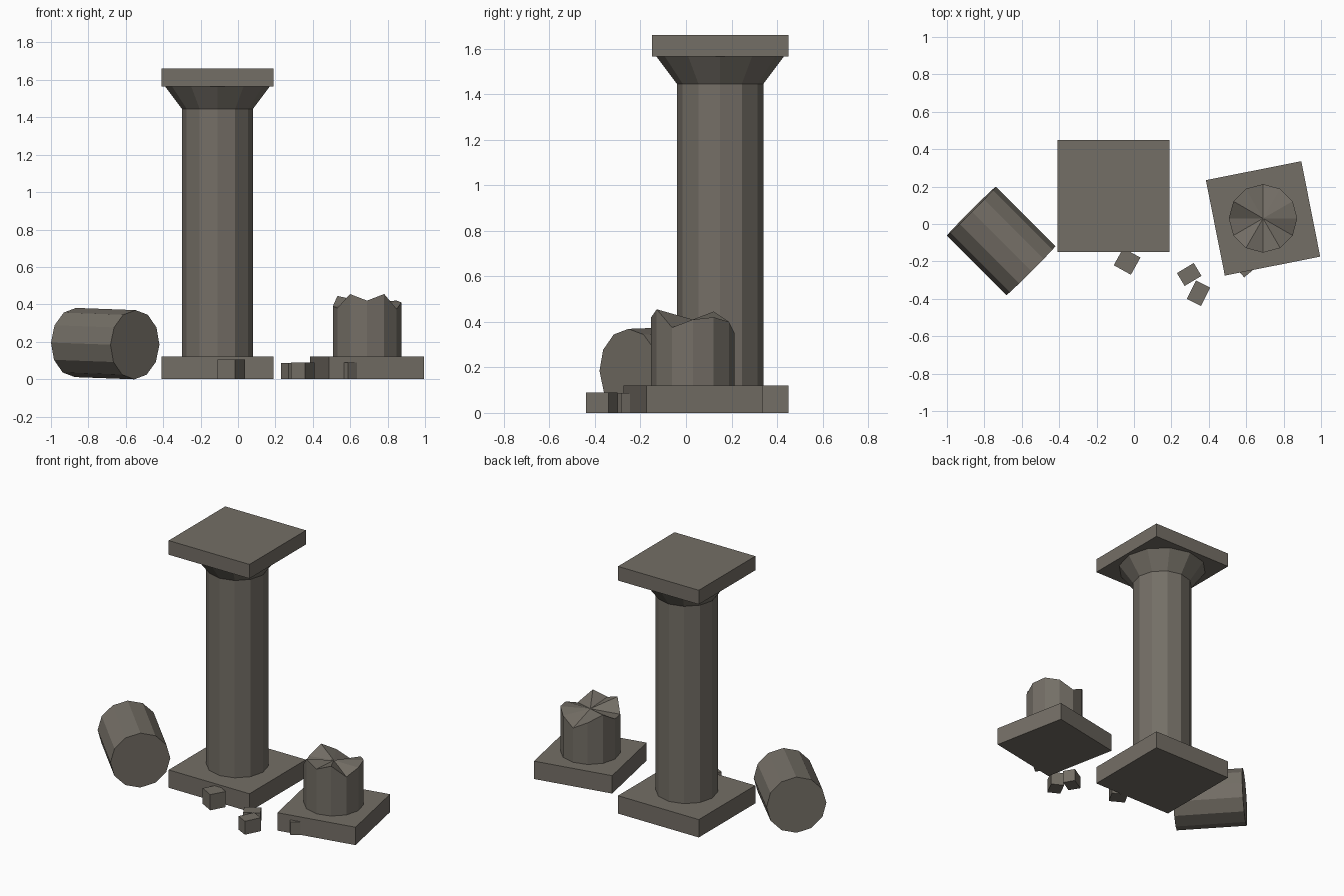
import bpy, bmesh
from math import cos, sin, pi, radians
from mathutils import Matrix

cube = bpy.data.objects.get("Cube")
if cube:
    bpy.data.objects.remove(cube, do_unlink=True)

stone = bpy.data.materials.new("weathered stone")
stone.use_nodes = True
COLOUR = (0.175, 0.158, 0.133, 1)
stone.diffuse_color = COLOUR
stone.node_tree.nodes["Principled BSDF"].inputs["Base Color"].default_value = COLOUR
SIDES = 12


def finish(name, bm, matrix):
    bmesh.ops.recalc_face_normals(bm, faces=bm.faces)
    mesh = bpy.data.meshes.new(name)
    bm.to_mesh(mesh)
    bm.free()
    mesh.materials.append(stone)
    obj = bpy.data.objects.new(name, mesh)
    obj.matrix_world = matrix
    bpy.context.collection.objects.link(obj)
    return obj


def block(name, x, y, z, size, turn=0):
    """Box resting on height z, turned about the vertical."""
    bm = bmesh.new()
    bmesh.ops.create_cube(bm, size=1)
    bmesh.ops.scale(bm, vec=size, verts=bm.verts)
    place = Matrix.Translation((x, y, z + size[2] / 2))
    return finish(name, bm, place @ Matrix.Rotation(radians(turn), 4, "Z"))


def frustum(name, r_low, r_high, height, matrix):
    bm = bmesh.new()
    bmesh.ops.create_cone(bm, cap_ends=True, segments=SIDES,
                          radius1=r_low, radius2=r_high, depth=height)
    return finish(name, bm, matrix)


# Standing column
CX, CY = -0.11, 0.15
block("column_plinth", CX, CY, 0, (0.6, 0.6, 0.12))
frustum("column_shaft", 0.19, 0.19, 1.325, Matrix.Translation((CX, CY, 0.7825)))
frustum("column_capital", 0.19, 0.28, 0.12, Matrix.Translation((CX, CY, 1.505)))
block("column_top_slab", CX, CY, 1.565, (0.6, 0.6, 0.095))

# Broken column stump with a jagged top
BX, BY, R = 0.69, 0.03, 0.183
block("stump_plinth", BX, BY, 0, (0.52, 0.52, 0.12), 11.2)
RIM = (0.41, 0.42, 0.40, 0.35, 0.40, 0.445, 0.39, 0.38, 0.455, 0.42, 0.455, 0.375)
bm = bmesh.new()
low, high = [], []
for i, z in enumerate(RIM):
    a = 2 * pi * i / SIDES
    low.append(bm.verts.new((R * cos(a), R * sin(a), 0.12)))
    high.append(bm.verts.new((R * cos(a), R * sin(a), z)))
centre = bm.verts.new((0, 0, 0.41))
bm.faces.new(low)
for i in range(SIDES):
    j = (i + 1) % SIDES
    bm.faces.new((low[i], low[j], high[j], high[i]))
    bm.faces.new((high[i], high[j], centre))
finish("broken_stump", bm, Matrix.Translation((BX, BY, 0)))

# Fallen drum lying on its side
lie = Matrix.Rotation(radians(45), 4, "Z") @ Matrix.Rotation(radians(91.5), 4, "X")
frustum("fallen_drum", 0.185, 0.185, 0.45,
        Matrix.Translation((-0.71, -0.09, 0.19)) @ lie)

# Rubble
RUBBLE = ((-0.037, -0.20, 0.105, 0.105, 0.105, -29),
          (0.295, -0.27, 0.105, 0.08, 0.085, 31),
          (0.345, -0.37, 0.085, 0.11, 0.09, -27),
          (0.595, -0.215, 0.10, 0.10, 0.088, 40))
for i, (x, y, w, d, h, turn) in enumerate(RUBBLE):
    block(f"rubble_{i + 1}", x, y, 0, (w, d, h), turn)
